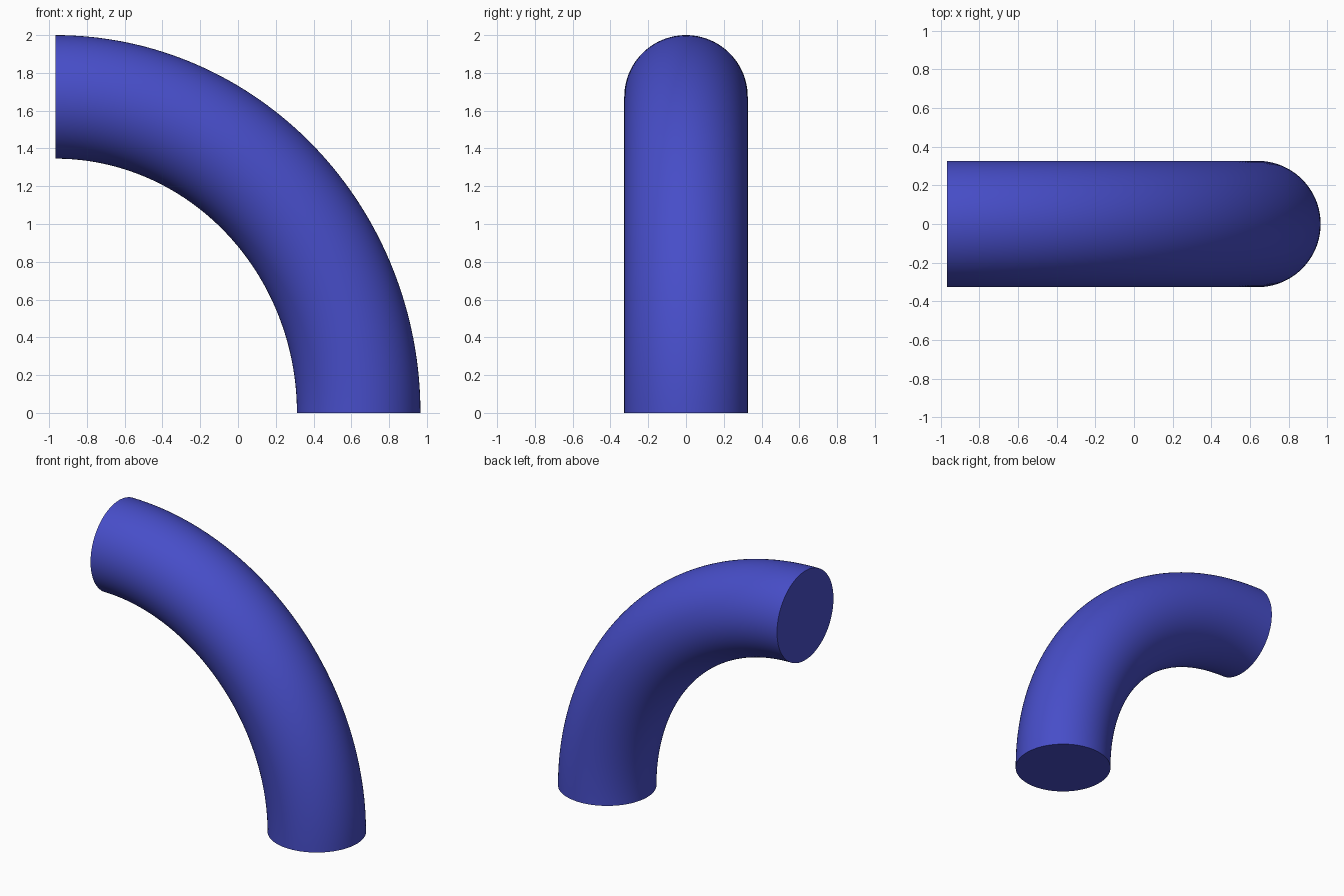
import bpy, bmesh
from math import sin, cos, pi
from mathutils import Vector

if "Cube" in bpy.data.objects:
    bpy.data.objects.remove(bpy.data.objects["Cube"])

R = 0.327                      # tube radius
A, B, X0 = 1.606, 1.673, -0.967  # bend half-axes and bend centre
STEPS, SIDES = 64, 96

bm = bmesh.new()

# Rings of the quarter bend, from the foot to the open upper end
rings = []
for i in range(STEPS + 1):
    t = pi / 2 * i / STEPS
    centre = Vector((X0 + A * cos(t), 0, B * sin(t)))
    normal = Vector((B * cos(t), 0, A * sin(t))).normalized()
    rings.append([bm.verts.new(centre + normal * R * cos(2 * pi * k / SIDES)
                               + Vector((0, R * sin(2 * pi * k / SIDES), 0)))
                  for k in range(SIDES)])

# Tube wall
for a, b in zip(rings, rings[1:]):
    for k in range(SIDES):
        n = (k + 1) % SIDES
        bm.faces.new((a[k], a[n], b[n], b[k]))

# Flat end caps
bm.faces.new(rings[0])
bm.faces.new(rings[-1])
bmesh.ops.recalc_face_normals(bm, faces=bm.faces)

mesh = bpy.data.meshes.new("pipe_elbow")
bm.to_mesh(mesh)
bm.free()
obj = bpy.data.objects.new("pipe_elbow", mesh)
bpy.context.collection.objects.link(obj)

# Blue finish
mat = bpy.data.materials.new("blue")
mat.diffuse_color = (0.063, 0.075, 0.58, 1)
mat.use_nodes = True
mat.node_tree.nodes["Principled BSDF"].inputs["Base Color"].default_value = mat.diffuse_color
mesh.materials.append(mat)

# Smooth wall, crisp rims
bpy.context.view_layer.objects.active = obj
obj.select_set(True)
bpy.ops.object.shade_smooth_by_angle(angle=pi / 6)
